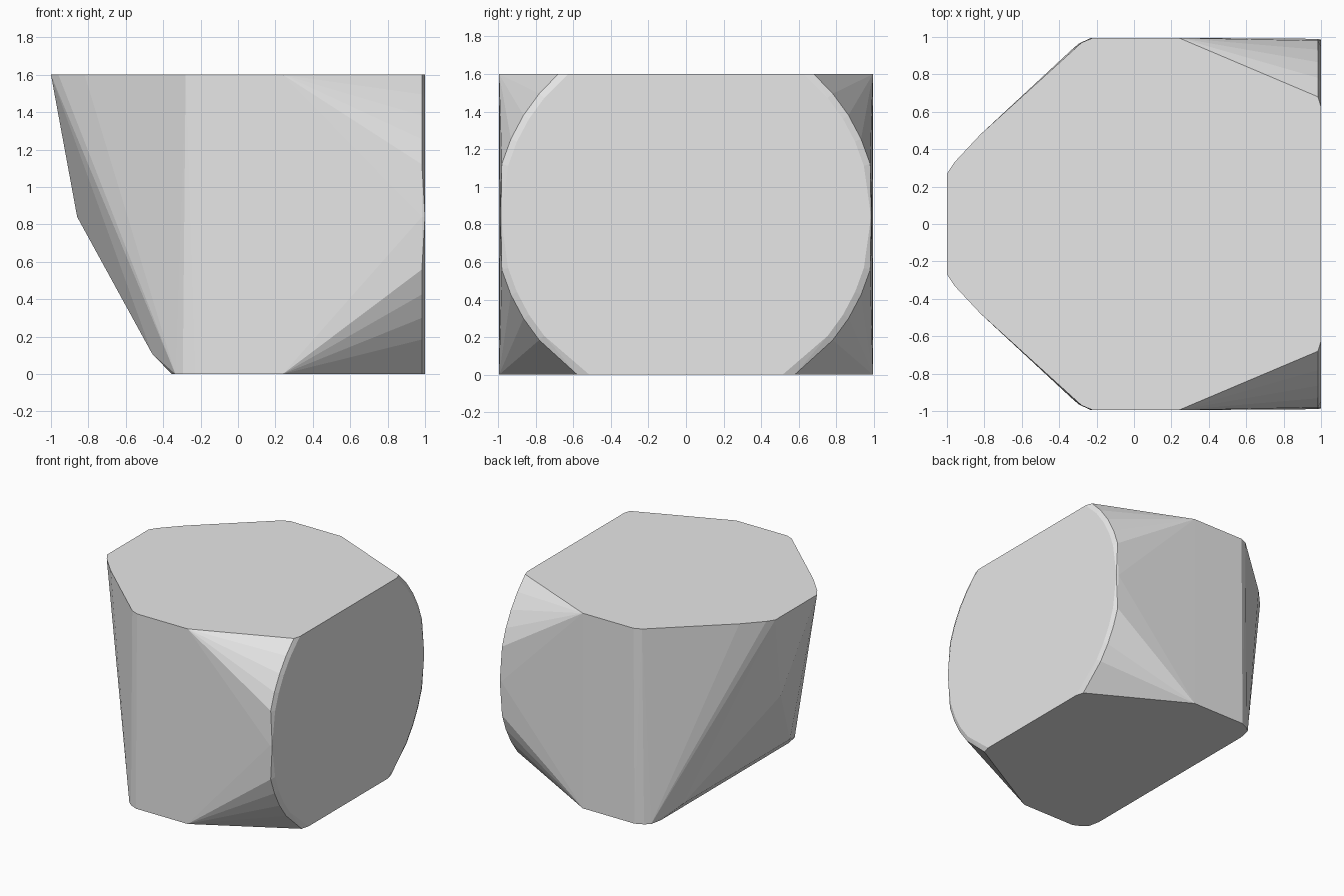
import bpy
import bmesh
import math

TOP = 1.6        # height of the flat top
AXIS = 0.84      # height of the round end's centre

default_cube = bpy.data.objects.get("Cube")
if default_cube:
    bpy.data.objects.remove(default_cube, do_unlink=True)


def make_material(name, colour):
    material = bpy.data.materials.new(name)
    material.use_nodes = True
    material.diffuse_color = colour
    material.node_tree.nodes["Principled BSDF"].inputs["Base Color"].default_value = colour
    return material


def clipped_arc(x, radius):
    """Half of a round end, cut off flat by the top and the base."""
    high = math.asin((TOP - AXIS) / radius)
    low = -math.asin(AXIS / radius)
    angles = [math.radians(step * 8) for step in (-5, -4, -3, -2, 0, 2, 3, 4, 5)]
    return [(x, min(radius * math.cos(a), 0.99), AXIS + radius * math.sin(a))
            for a in [low] + angles + [high]]


# Outline of the top, one half
top_half = [(x, y, TOP) for x, y in
            ((-1, 0.27), (-0.96, 0.33), (-0.82, 0.48),
             (-0.28, 0.97), (-0.22, 0.995), (0.24, 0.995))]

# Outline of the base, one half
base_half = [(x, y, 0) for x, y in
             ((-0.355, 0.83), (-0.335, 0.93), (-0.295, 0.965),
              (-0.23, 0.995), (0.24, 0.995))]

# Round end with a narrow bevelled rim
end_half = clipped_arc(0.983, 1.02) + clipped_arc(1, 0.985)

# Sloping end: a middle bulge and the lower corners
slope_half = [(-0.86, 0, AXIS), (-0.46, 0.69, 0.11)]

# Wrap a convex skin around both mirrored halves
bm = bmesh.new()
for x, y, z in top_half + base_half + end_half + slope_half:
    for side in (-1, 1) if y else (1,):
        bm.verts.new((x, y * side, z))

hull = bmesh.ops.convex_hull(bm, input=list(bm.verts))
spare = {v for v in hull["geom_interior"] + hull["geom_unused"]
         if isinstance(v, bmesh.types.BMVert)}
bmesh.ops.delete(bm, geom=list(spare), context="VERTS")

# Merge the coplanar triangles of the flat ends
bmesh.ops.dissolve_limit(bm, angle_limit=math.radians(0.2),
                         verts=list(bm.verts), edges=list(bm.edges))
bmesh.ops.recalc_face_normals(bm, faces=list(bm.faces))

mesh = bpy.data.meshes.new("faceted_block")
bm.to_mesh(mesh)
bm.free()
mesh.materials.append(make_material("plain_grey", (0.8, 0.8, 0.8, 1)))
block = bpy.data.objects.new("faceted_block", mesh)
bpy.context.collection.objects.link(block)
